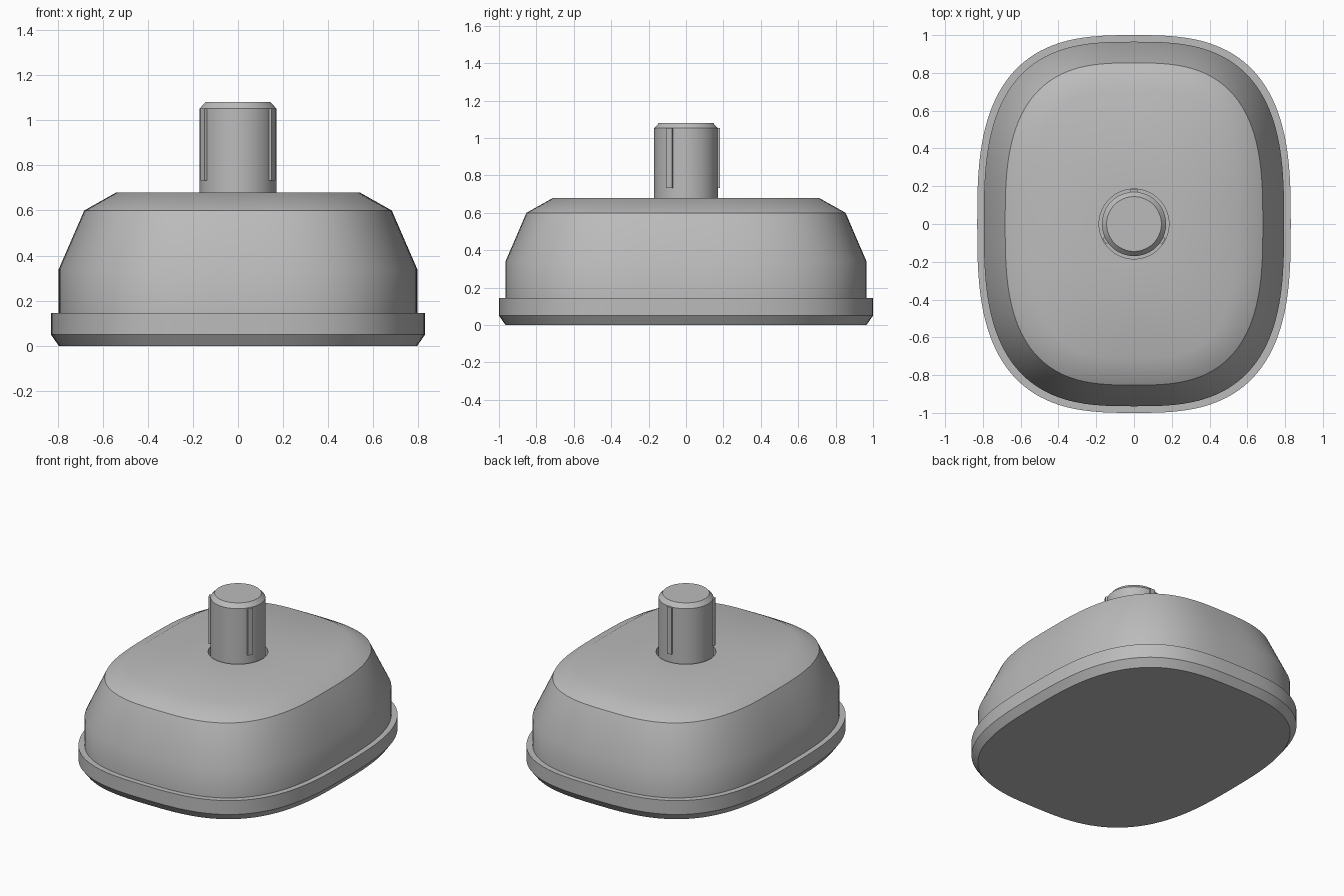
import bpy, bmesh, math
from mathutils import Matrix

if "Cube" in bpy.data.objects:
    bpy.data.objects.remove(bpy.data.objects["Cube"])

grey = bpy.data.materials.new("light grey plastic")
grey.use_nodes = True
colour = (0.5, 0.5, 0.5, 1)
grey.diffuse_color = colour
grey.node_tree.nodes["Principled BSDF"].inputs["Base Color"].default_value = colour


def superellipse(a, b, n, z, count):
    points = []
    for i in range(count):
        t = math.tau * i / count
        c, s = math.cos(t), math.sin(t)
        points.append((math.copysign(a * abs(c) ** (2 / n), c),
                       math.copysign(b * abs(s) ** (2 / n), s), z))
    return points


def finish(name, bm):
    bmesh.ops.recalc_face_normals(bm, faces=bm.faces)
    mesh = bpy.data.meshes.new(name)
    bm.to_mesh(mesh)
    bm.free()
    mesh.materials.append(grey)
    obj = bpy.data.objects.new(name, mesh)
    bpy.context.collection.objects.link(obj)
    bpy.ops.object.select_all(action='DESELECT')
    obj.select_set(True)
    bpy.context.view_layer.objects.active = obj
    bpy.ops.object.shade_smooth_by_angle(angle=math.radians(30))
    weighted = obj.modifiers.new("weighted normals", 'WEIGHTED_NORMAL')
    weighted.keep_sharp = True
    return obj


def loft(name, sections, count):
    """Skin a stack of superellipse sections (a, b, power, z) and cap both ends."""
    bm = bmesh.new()
    rings = [[bm.verts.new(p) for p in superellipse(*s, count)] for s in sections]
    for low, high in zip(rings, rings[1:]):
        for i in range(count):
            j = (i + 1) % count
            bm.faces.new((low[i], low[j], high[j], high[i]))
    bm.faces.new(rings[0][::-1])
    bm.faces.new(rings[-1])
    return finish(name, bm)


# Base flange with a chamfered underside
loft("base_flange", [(0.795, 0.965, 2.9, 0), (0.83, 1, 2.9, 0.05),
                     (0.83, 1, 2.9, 0.145)], 128)

# Domed housing, ending in a shallow round recess for the stem
loft("housing", [(0.795, 0.965, 2.9, 0.12), (0.795, 0.965, 2.9, 0.34),
                 (0.682, 0.853, 2.9, 0.60), (0.54, 0.71, 3.1, 0.68),
                 (0.185, 0.185, 2, 0.68), (0.185, 0.185, 2, 0.62)], 128)

# Round stem with a chamfered top
loft("stem", [(0.17, 0.17, 2, 0.61), (0.17, 0.17, 2, 1.052),
              (0.145, 0.145, 2, 1.08)], 64)

# Three guide ribs spaced evenly round the stem
for name, degrees in (("back", 90), ("front_right", 210), ("front_left", 330)):
    bm = bmesh.new()
    bmesh.ops.create_cube(bm, size=1, matrix=Matrix.Rotation(math.radians(degrees), 4, 'Z')
                          @ Matrix.Translation((0.165, 0, 0.893))
                          @ Matrix.Diagonal((0.034, 0.036, 0.32, 1)))
    finish(name + "_guide_rib", bm)
